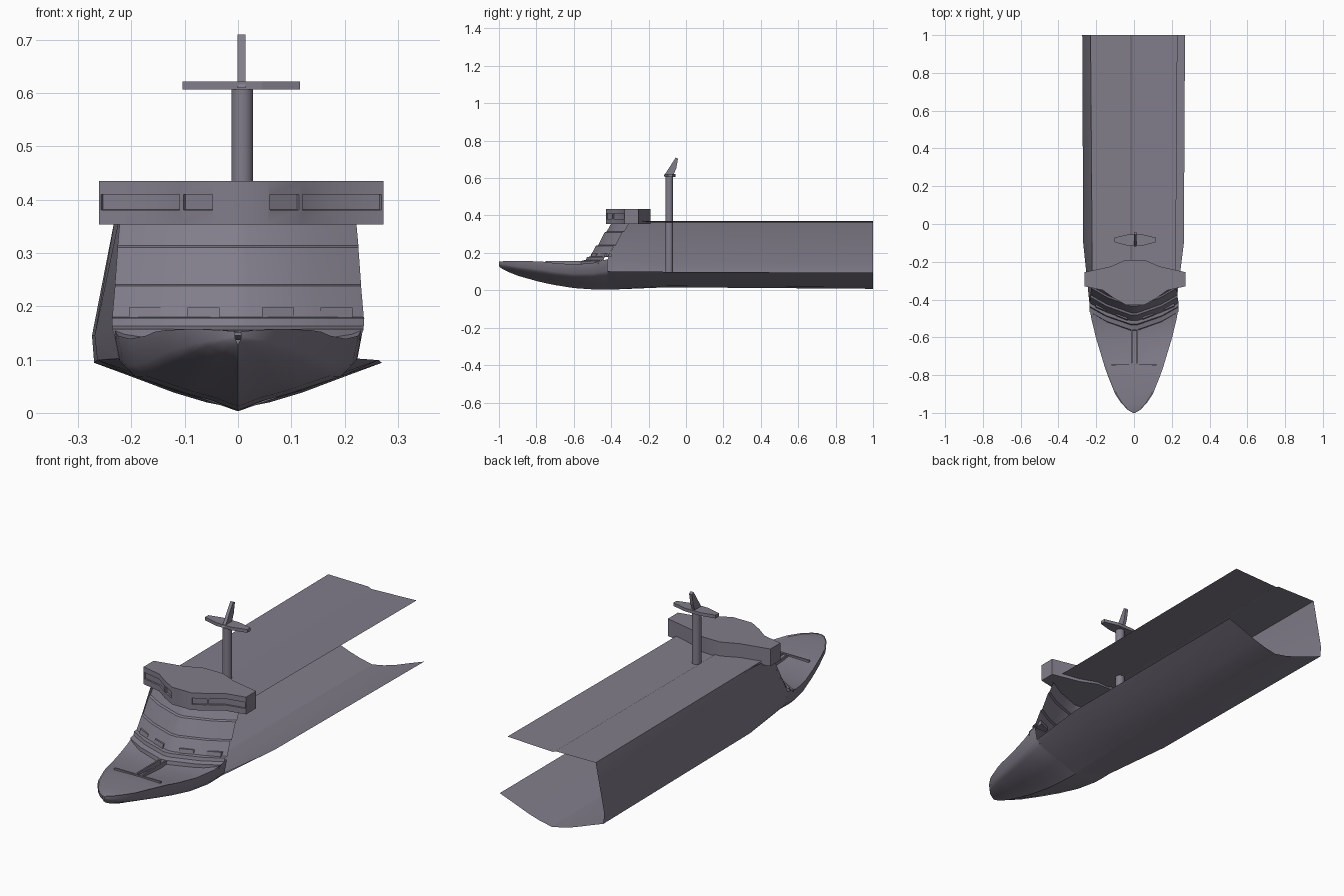
import bpy, bmesh, math
from mathutils import Vector

if "Cube" in bpy.data.objects:
    bpy.data.objects.remove(bpy.data.objects["Cube"])

PAINT = bpy.data.materials.new("dark_grey_paint")
PAINT.diffuse_color = (.22, .205, .255, 1)
PAINT.use_nodes = True
PAINT.node_tree.nodes["Principled BSDF"].inputs["Base Color"].default_value = PAINT.diffuse_color


def make(name, verts, faces, smooth=None):
    me = bpy.data.meshes.new(name)
    me.from_pydata(verts, [], faces)
    me.materials.append(PAINT)
    bm = bmesh.new()
    bm.from_mesh(me)
    bmesh.ops.remove_doubles(bm, verts=bm.verts, dist=0.0004)
    bmesh.ops.recalc_face_normals(bm, faces=bm.faces)
    bm.to_mesh(me)
    bm.free()
    ob = bpy.data.objects.new(name, me)
    bpy.context.collection.objects.link(ob)
    if smooth:
        bpy.ops.object.select_all(action='DESELECT')
        ob.select_set(True)
        bpy.context.view_layer.objects.active = ob
        bpy.ops.object.shade_smooth_by_angle(angle=math.radians(smooth))
    return ob


def loft(name, rows, smooth=None):
    """Skin a list of equally long rows of points."""
    n = len(rows[0])
    verts = [p for r in rows for p in r]
    faces = [(i * n + j, i * n + j + 1, (i + 1) * n + j + 1, (i + 1) * n + j)
             for i in range(len(rows) - 1) for j in range(n - 1)]
    return make(name, verts, faces, smooth)


def prism(name, low, high):
    """Closed solid between two matching outlines."""
    n = len(low)
    faces = [tuple(range(n))[::-1], tuple(range(n, 2 * n))]
    faces += [(i, (i + 1) % n, n + (i + 1) % n, n + i) for i in range(n)]
    return make(name, list(low) + list(high), faces)


def box(name, x, y, z):
    ring = [(x[0], y[0]), (x[1], y[0]), (x[1], y[1]), (x[0], y[1])]
    return prism(name, [(*p, z[0]) for p in ring], [(*p, z[1]) for p in ring])


# Bow hull: stations of y, half breadth, keel height, sheer height
stations = [(-1.0, .006, .128, .153), (-.985, .032, .116, .155), (-.95, .066, .098, .157),
            (-.9, .10, .078, .157), (-.8, .14, .050, .155), (-.75, .157, .038, .152),
            (-.7, .172, .028, .145), (-.6, .202, .012, .139), (-.5, .226, .005, .145),
            (-.45, .234, .003, .16), (-.42, .236, .003, .165)]
section = [(0, 0), (.21, .13), (.43, .225), (.85, .45), (.95, .61), (1, 1)]
rows = []
for y, b, k, t in stations:
    right = [(b * u, y, k + f * (t - k)) for u, f in section]
    rows.append([(-px, py, pz) for px, py, pz in right[:0:-1]] + right)
loft("bow_hull", rows, 35)

# Foredeck, slightly sunk between the sheer edges
loft("foredeck", [[(-b, y, t), (-b * .93, y, t - .004), (0, y, t - .001),
                   (b * .93, y, t - .004), (b, y, t)] for y, b, k, t in stations], 20)
box("breakwater", (-.12, .12), (-.75, -.742), (.145, .157))
for s in (-1, 1):
    box("walkway_rail", sorted((s * .011 + .003, s * .018 + .003)), (-.745, -.54), (.137, .157))

# Long hull: closed port wall, open starboard side
front = [(0, -.42, .003), (.05, -.42, .024), (.101, -.42, .039), (.2, -.42, .076), (.224, -.42, .102)]
middle = [(0, -.1, .016), (.06, -.1, .024), (.12, -.1, .042), (.205, -.1, .073), (.264, -.1, .099)]
rear = [(0, 1, .008), (.06, 1, .02), (.12, 1, .038), (.205, 1, .070), (.27, 1, .094)]
loft("starboard_bottom", [front, middle, rear], 30)
walls = [[(.236, -.42, .165), (.222, -.33, .358)],
         [(.269, -.1, .145), (.222, -.1, .371)],
         [(.274, 1, .145), (.23, 1, .371)]]
loft("port_hull", [[(-x, y, z) for x, y, z in low + up]
                   for low, up in zip((front, middle, rear), walls)], 30)

# Main deck with a shallow central gutter
gutter = [(-1, .371), (-.09, .369), (-.03, .362), (1, .371)]
loft("main_deck", [[(w * u, y, z) for u, z in gutter]
                   for y, w in ((-.28, .222), (-.1, .222), (1, .23))])

# Superstructure front: terraced wall, swept back to the sides
cols = [(-1, .095), (-.62, .045), (-.07, 0), (.07, 0), (.62, .045), (1, .095)]
tiers = [(.137, -.565, .228), (.157, -.56, .236), (.163, -.535, .236), (.178, -.53, .237),
         (.18, -.512, .236), (.238, -.482, .231), (.241, -.470, .231), (.31, -.435, .226),
         (.314, -.424, .226), (.357, -.40, .222)]
loft("superstructure_front", [[(w * u, y + d, z) for u, d in cols] for z, y, w in tiers], 20)


# Small window hoods on the lowest terrace
def hood(x, dy, z):
    return (x, -.515 + .095 * abs(x / .236) ** 1.1 + dy, z)


for x0, x1 in ((-.205, -.145), (-.095, -.035), (.045, .105), (.155, .215)):
    prism("window_hood", *[
        [hood(x0, d, z), hood(x1, d, z), hood(x1, .03, z), hood(x0, .03, z)]
        for d, z in ((-.008, .178), (-.002, .198))])

# Bridge with recessed window bands
c = .006
side = [(.05, -.428), (.112, -.393), (.17, -.351), (.267, -.33),
        (.267, -.255), (.13, -.225), (.05, -.19)]
ring = [(c + x, y) for x, y in side] + [(c - x, y) for x, y in side[::-1]]
bridge = prism("bridge", [(*p, .354) for p in ring], [(*p, .435) for p in ring])
bm = bmesh.new()
bm.from_mesh(bridge.data)
panels = [f for f in bm.faces if abs(f.normal.z) < .1 and f.normal.y < -.1
          and f.calc_center_median().y < -.335]
groups = [[f for f in panels if s * (f.calc_center_median().x - c) > .1] for s in (-1, 1)]
groups += [[f] for f in panels if .03 < abs(f.calc_center_median().x - c) <= .1]
for group in groups:
    push = sum((f.normal for f in group), Vector()).normalized()
    bmesh.ops.inset_region(bm, faces=group, thickness=.006)
    verts = {v for f in group for v in f.verts}
    for v in verts:
        v.co.z = .41 if v.co.z > .395 else .381
    bmesh.ops.inset_region(bm, faces=group, thickness=.0005)
    for v in {v for f in group for v in f.verts}:
        v.co -= push * .007
bm.to_mesh(bridge.data)
bm.free()
bpy.ops.object.select_all(action='DESELECT')
bridge.select_set(True)
bpy.context.view_layer.objects.active = bridge
bpy.ops.object.shade_smooth_by_angle(angle=math.radians(38))

# Mast
bpy.ops.mesh.primitive_cylinder_add(vertices=24, radius=.0205, depth=.52, location=(.008, -.09, .35))
mast = bpy.context.object
mast.name = "mast"
mast.data.materials.append(PAINT)
bpy.ops.object.shade_smooth_by_angle(angle=math.radians(40))

# Crossbar wings
arm = [(.11, -.096), (.11, -.072), (.04, -.056), (-.04, -.056),
       (-.11, -.072), (-.11, -.096), (-.04, -.115), (.04, -.115)]
prism("crossbar", [(.006 + x, y, .607) for x, y in arm], [(.006 + x, y, .622) for x, y in arm])

# Raked fin on top of the mast
fin = [(-.12, .61), (-.105, .632), (-.055, .71), (-.043, .703), (-.052, .652), (-.07, .61)]
prism("mast_fin", [(-.001, y, z) for y, z in fin], [(.014, y, z) for y, z in fin])
